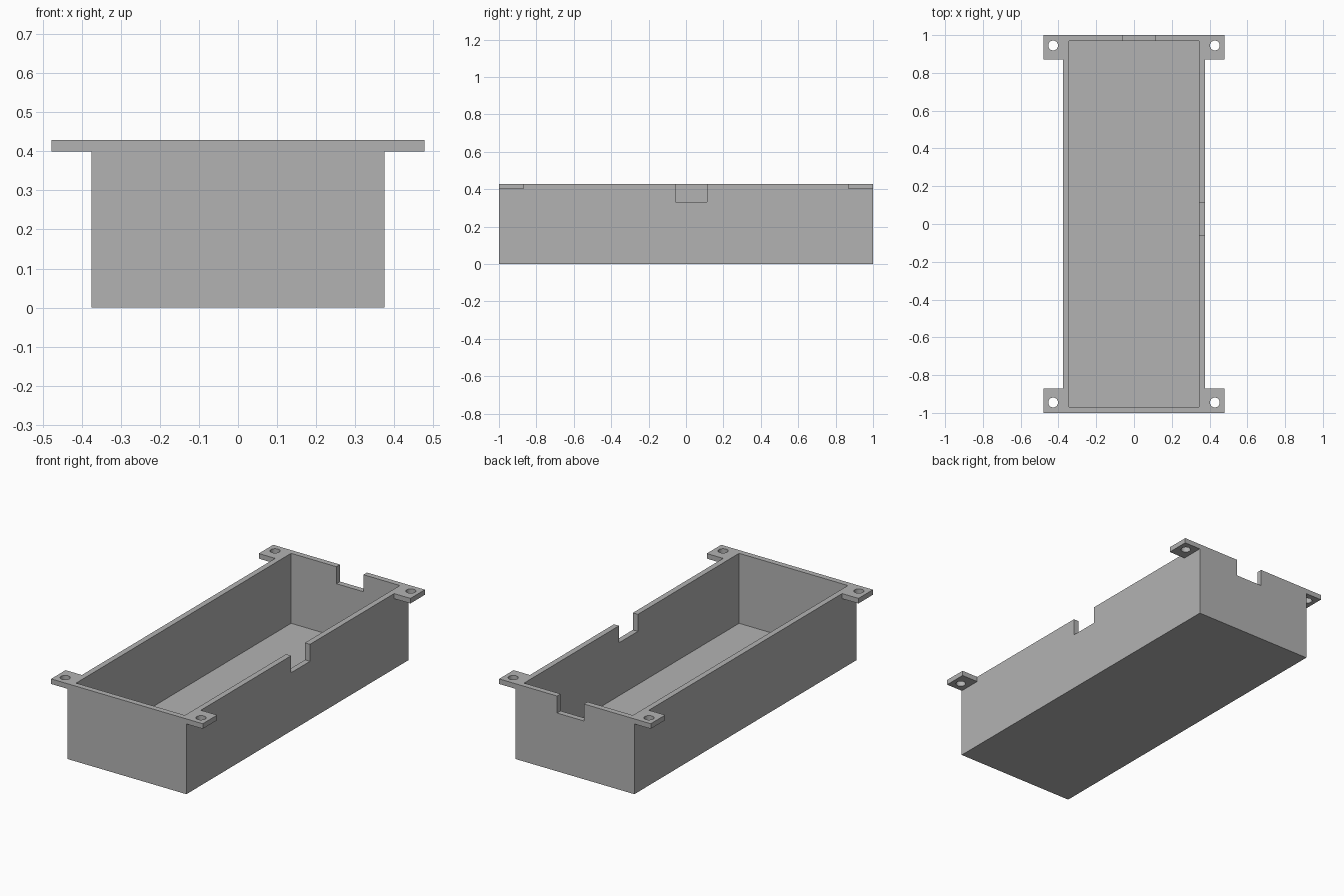
import bpy
import bmesh
from mathutils import Matrix, Vector

if "Cube" in bpy.data.objects:
    bpy.data.objects.remove(bpy.data.objects["Cube"], do_unlink=True)

HALF_X, HALF_Y, TOP = 0.375, 1.0, 0.429
WALL, FLOOR = 0.032, 0.03
TAB_X, TAB_Y, TAB_BOTTOM = 0.478, 0.87, 0.4
HOLE_X, HOLE_Y, HOLE_R = 0.428, 0.945, 0.026
NOTCH_START, NOTCH_END, NOTCH_BOTTOM = -0.057, 0.113, 0.332

grey = bpy.data.materials.new("light grey")
grey.use_nodes = True
colour = (0.45, 0.45, 0.45, 1)
grey.diffuse_color = colour
grey.node_tree.nodes["Principled BSDF"].inputs["Base Color"].default_value = colour


def finish(name, bm):
    mesh = bpy.data.meshes.new(name)
    bm.to_mesh(mesh)
    bm.free()
    mesh.materials.append(grey)
    obj = bpy.data.objects.new(name, mesh)
    bpy.context.collection.objects.link(obj)
    return obj


def box(name, low, high):
    low, high = Vector(low), Vector(high)
    bm = bmesh.new()
    size = Matrix.Diagonal((*(high - low), 1))
    bmesh.ops.create_cube(bm, size=1, matrix=Matrix.Translation((low + high) / 2) @ size)
    return finish(name, bm)


def combine(target, tool, operation):
    """Apply an exact boolean and remove the tool."""
    mod = target.modifiers.new(tool.name, "BOOLEAN")
    mod.operation, mod.object, mod.solver = operation, tool, "EXACT"
    bpy.context.view_layer.objects.active = target
    bpy.ops.object.modifier_apply(modifier=mod.name)
    bpy.data.objects.remove(tool, do_unlink=True)


# Outer body
tray = box("open_tray", (-HALF_X, -HALF_Y, 0), (HALF_X, HALF_Y, TOP))

# Corner mounting tabs, flush with the rim and the end walls
for sy in (-1, 1):
    y0, y1 = sorted((sy * TAB_Y, sy * HALF_Y))
    combine(tray, box("mounting_tabs", (-TAB_X, y0, TAB_BOTTOM), (TAB_X, y1, TOP)), "UNION")

# Hollow interior
inner_x, inner_y = HALF_X - WALL, HALF_Y - WALL
combine(tray, box("interior", (-inner_x, -inner_y, FLOOR), (inner_x, inner_y, 1)), "DIFFERENCE")

# Cable notches in the back wall and the left wall
combine(tray, box("back_notch", (NOTCH_START, inner_y - 0.02, NOTCH_BOTTOM),
                  (NOTCH_END, HALF_Y + 0.1, 1)), "DIFFERENCE")
combine(tray, box("side_notch", (inner_x - 0.02, NOTCH_START, NOTCH_BOTTOM),
                  (HALF_X + 0.1, NOTCH_END, 1)), "DIFFERENCE")

# Screw holes through the tabs
for sx in (-1, 1):
    for sy in (-1, 1):
        bm = bmesh.new()
        bmesh.ops.create_cone(bm, cap_ends=True, segments=32, radius1=HOLE_R, radius2=HOLE_R,
                              depth=0.2, matrix=Matrix.Translation((sx * HOLE_X, sy * HOLE_Y, TOP)))
        combine(tray, finish("screw_hole", bm), "DIFFERENCE")

# Smooth hole walls with crisp edges elsewhere
bpy.ops.object.select_all(action="DESELECT")
tray.select_set(True)
bpy.context.view_layer.objects.active = tray
bpy.ops.object.shade_smooth_by_angle(angle=0.5)
